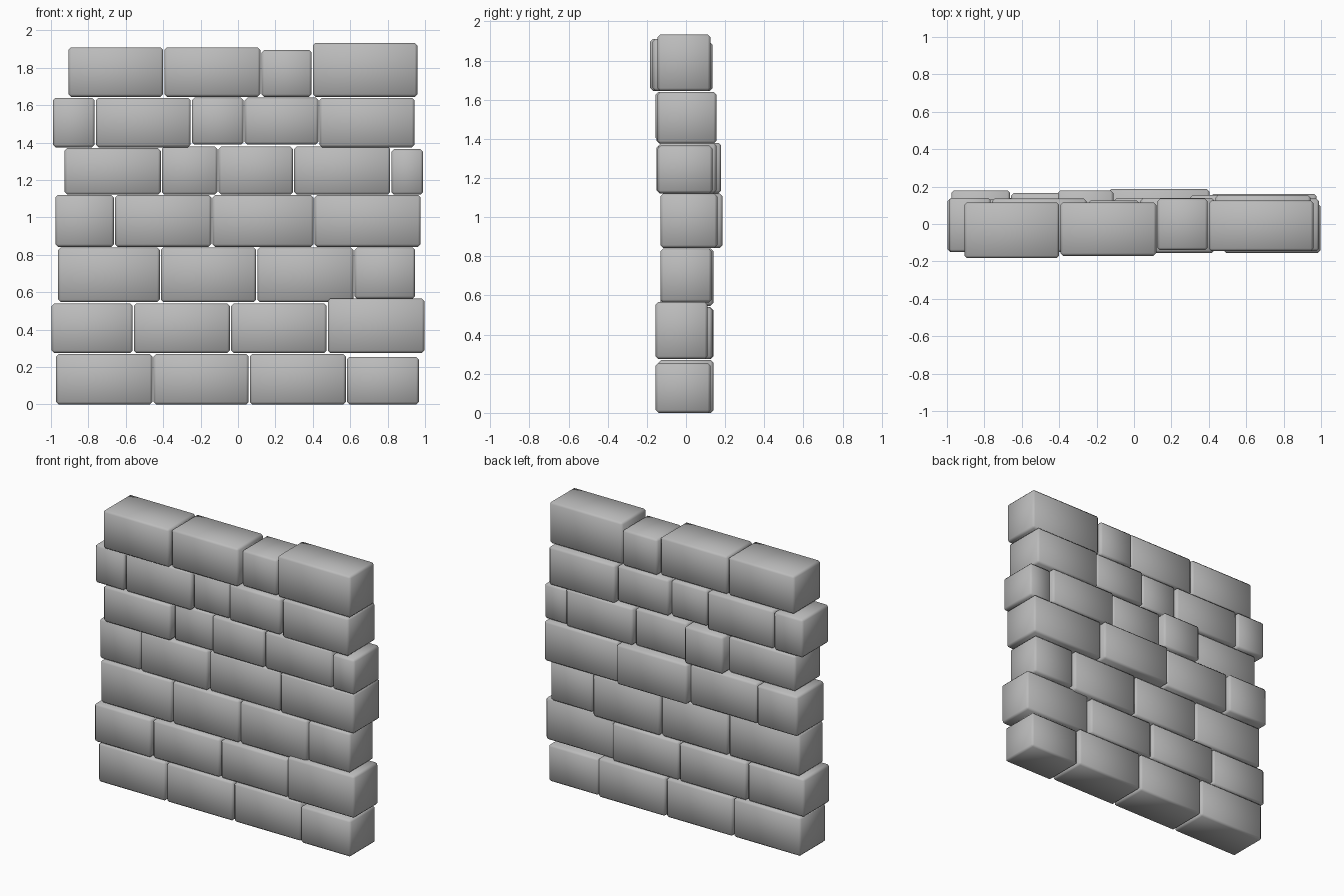
import bpy
import bmesh
from mathutils import Matrix, Vector

default_cube = bpy.data.objects.get("Cube")
if default_cube:
    bpy.data.objects.remove(default_cube, do_unlink=True)

# One plain grey stone colour
STONE = (0.5, 0.5, 0.5, 1.0)
stone = bpy.data.materials.new("grey_stone")
stone.use_nodes = True
stone.diffuse_color = STONE
stone.node_tree.nodes["Principled BSDF"].inputs["Base Color"].default_value = STONE

GAP = 0.003      # half the joint between neighbouring blocks
BEVEL = 0.014    # chamfer on every block edge


def make_block(name, low, high):
    """A chamfered, softly shaded stone block between two corners."""
    low, high = Vector(low), Vector(high)
    bm = bmesh.new()
    bmesh.ops.create_cube(bm, size=1, matrix=Matrix.Diagonal((high - low).to_4d()))
    bmesh.ops.bevel(bm, geom=bm.edges[:], offset=BEVEL, segments=1,
                    profile=0.5, affect='EDGES')
    for face in bm.faces:
        face.smooth = True
    mesh = bpy.data.meshes.new(name)
    bm.to_mesh(mesh)
    bm.free()
    mesh.materials.append(stone)
    block = bpy.data.objects.new(name, mesh)
    block.location = (low + high) / 2
    bpy.context.collection.objects.link(block)
    return block


def make_course(name, bottom, top, joints, front, back, bottoms=None, tops=None):
    """A row of blocks; bottoms and tops override single blocks by index."""
    for i, (left, right) in enumerate(zip(joints, joints[1:])):
        z_low = (bottoms or {}).get(i, bottom)
        z_high = (tops or {}).get(i, top)
        make_block(f"{name}_block_{i + 1}",
                   (left + GAP, front[i], z_low),
                   (right - GAP, back[i], z_high))


# Courses from the ground up; each lists its joints from -x to +x
make_course("base_course", 0, 0.27,
            joints=[-0.975, -0.455, 0.06, 0.58, 0.97],
            front=[-0.14, -0.14, -0.14, -0.155],
            back=[0.14, 0.14, 0.14, 0.125],
            tops={3: 0.255})

make_course("second_course", 0.275, 0.54,
            joints=[-1, -0.56, -0.04, 0.477, 1],
            front=[-0.15, -0.14, -0.14, -0.155],
            back=[0.135, 0.14, 0.135, 0.11],
            tops={3: 0.567})

make_course("third_course", 0.547, 0.84,
            joints=[-0.965, -0.415, 0.1, 0.62, 0.95],
            front=[-0.13, -0.13, -0.13, -0.13],
            back=[0.135, 0.135, 0.14, 0.13],
            bottoms={3: 0.565})

make_course("fourth_course", 0.843, 1.12,
            joints=[-0.98, -0.66, -0.14, 0.407, 0.98],
            front=[-0.12, -0.13, -0.12, -0.13],
            back=[0.18, 0.165, 0.187, 0.16])

make_course("fifth_course", 1.122, 1.38,
            joints=[-0.93, -0.41, -0.107, 0.297, 0.817, 0.993],
            front=[-0.15, -0.12, -0.14, -0.14, -0.145],
            back=[0.13, 0.18, 0.14, 0.155, 0.135],
            tops={0: 1.37, 4: 1.365})

make_course("sixth_course", 1.375, 1.64,
            joints=[-0.993, -0.763, -0.25, 0.033, 0.433, 0.947],
            front=[-0.15, -0.15, -0.14, -0.155, -0.145],
            back=[0.14, 0.135, 0.125, 0.14, 0.155],
            bottoms={2: 1.39, 3: 1.39})

make_course("top_course", 1.645, 1.91,
            joints=[-0.91, -0.397, 0.122, 0.397, 0.962],
            front=[-0.183, -0.17, -0.14, -0.145],
            back=[0.115, 0.115, 0.135, 0.125],
            tops={2: 1.895, 3: 1.933})
